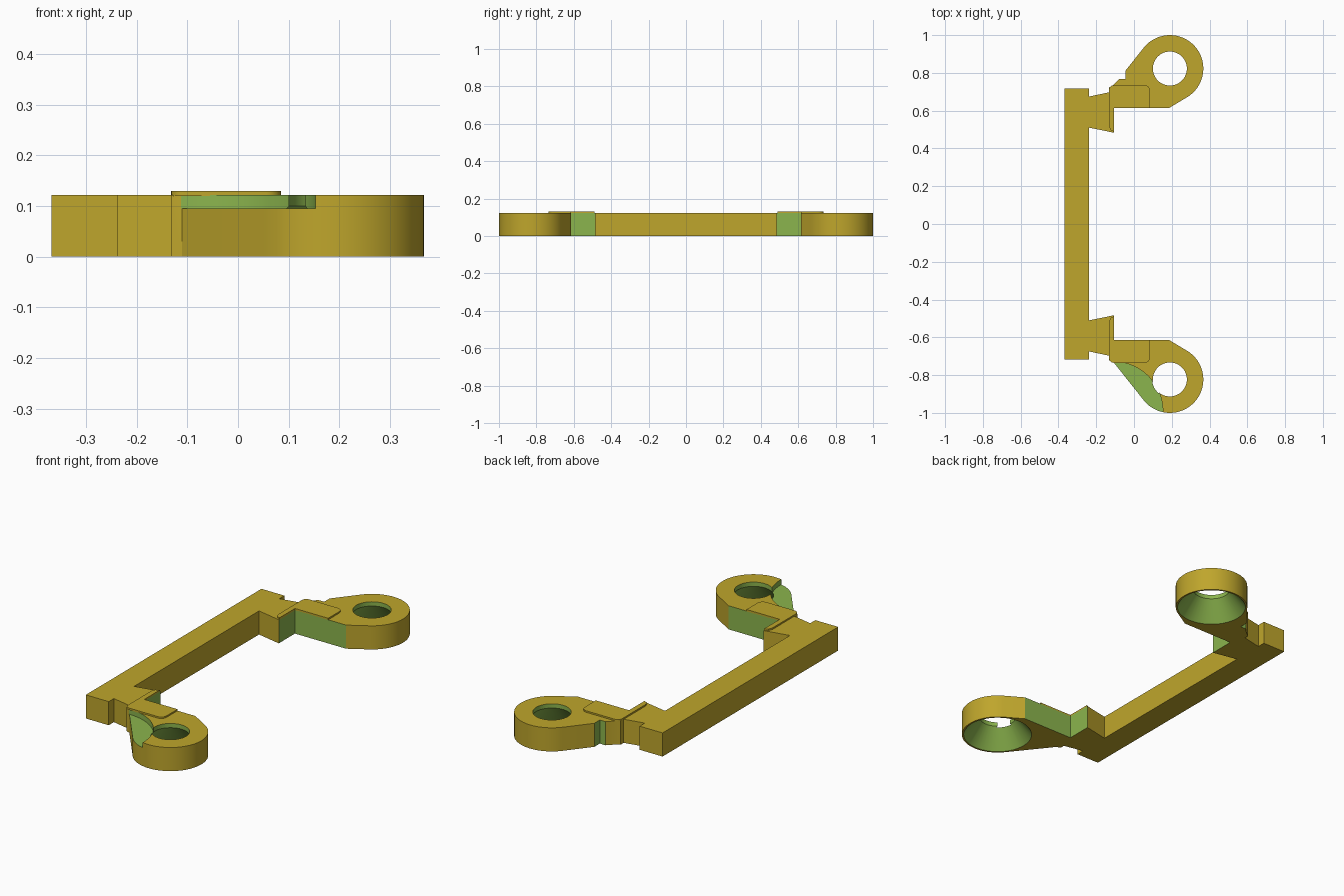
import bpy, bmesh, math

if "Cube" in bpy.data.objects:
    bpy.data.objects.remove(bpy.data.objects["Cube"])

H = 0.122                      # body thickness
TOP = 0.13                     # top of the raised pads
RING = (0.19, 0.823, 0.177)    # ring centre x, centre |y|, radius


def material(name, color):
    m = bpy.data.materials.new(name)
    m.diffuse_color = (*color, 1)
    m.use_nodes = True
    m.node_tree.nodes["Principled BSDF"].inputs["Base Color"].default_value = m.diffuse_color
    return m


GOLD = material("gold", (0.52, 0.38, 0.025))
GREEN = material("green", (0.26, 0.46, 0.075))


def finish(name, bm, rule):
    bmesh.ops.recalc_face_normals(bm, faces=bm.faces)
    bm.normal_update()
    for f in bm.faces:
        f.material_index = int(rule(f.calc_center_median(), f.normal))
    me = bpy.data.meshes.new(name)
    bm.to_mesh(me)
    bm.free()
    me.materials.append(GOLD)
    me.materials.append(GREEN)
    ob = bpy.data.objects.new(name, me)
    bpy.context.collection.objects.link(ob)
    return ob


def prism(name, pts, z0, z1, rule=lambda c, n: False):
    bm = bmesh.new()
    face = bm.faces.new([bm.verts.new((x, y, z0)) for x, y in pts])
    up = bmesh.ops.extrude_face_region(bm, geom=[face])["geom"]
    for v in up:
        if isinstance(v, bmesh.types.BMVert):
            v.co.z = z1
    return finish(name, bm, rule)


def arc(cx, cy, r, a0, a1, n):
    return [(cx + r * math.cos(math.radians(a0 + (a1 - a0) * i / n)),
             cy + r * math.sin(math.radians(a0 + (a1 - a0) * i / n)))
            for i in range(n + 1)]


# One arm: neck, inner corner, ring, then the outer edge back to the bar
inner = [(-0.237, 0.51), (-0.105, 0.483), (-0.105, 0.615), (0.187, 0.615)]
ring = arc(*RING, -60, 141, 48)
notch = [(-0.045, 0.812), (-0.045, 0.768), (-0.078, 0.768), (-0.107, 0.738)]
neck = [(-0.132, 0.722), (-0.132, 0.697), (-0.237, 0.675)]
back = inner + ring + notch + neck
front = [(x, -y) for x, y in inner + ring + [(-0.11, 0.73)] + neck]
bar = [(-0.237, 0.717), (-0.368, 0.717), (-0.368, -0.717), (-0.237, -0.717)]


# Inner arm walls and the notch steps are green
def wall_rule(c, n):
    square = max(abs(n.x), abs(n.y)) > 0.99
    inside = abs(c.y) < 0.63 and c.x > -0.12
    step = c.y > 0.75 and c.x < 0
    return square and (inside or step)


frame = prism("bracket_frame", back + bar + front[::-1], 0, H, wall_rule)


# Cutters: funnel-shaped holes and a round clearance recess on the front arm
def funnel(side):
    bm = bmesh.new()
    profile = [(0.176, -0.01), (0.09, 0.1), (0.09, 0.2)]
    loops = [[bm.verts.new((x, y, z))
              for x, y in arc(RING[0], side * RING[1], r, 0, 352.5, 47)]
             for r, z in profile]
    for lo, hi in zip(loops, loops[1:]):
        for i in range(48):
            j = (i + 1) % 48
            bm.faces.new((lo[i], lo[j], hi[j], hi[i]))
    bm.faces.new(loops[0])
    bm.faces.new(loops[-1])
    return finish("hole_cutter", bm, lambda c, n: True)


cutters = [funnel(1), funnel(-1),
           prism("recess_cutter", arc(-0.11, -0.992, 0.263, 0, 355, 71),
                 0.095, 0.3, lambda c, n: True)]
for cutter in cutters:
    mod = frame.modifiers.new("cut", 'BOOLEAN')
    mod.operation = 'DIFFERENCE'
    mod.solver = 'EXACT'
    mod.object = cutter
    cutter.hide_render = True
    bpy.context.view_layer.objects.active = frame
    bpy.ops.object.modifier_apply(modifier=mod.name)
    bpy.data.objects.remove(cutter, do_unlink=True)

# Raised L-shaped pads with rounded corners
pad = [(-0.105, 0.488), (-0.105, 0.615), (0.085, 0.615)]
pad += arc(0.055, 0.705, 0.03, 0, 90, 6)
pad += arc(-0.107, 0.71, 0.025, 90, 180, 5)
pad += [(-0.132, 0.515), (-0.124, 0.498)]
pads = [prism("back_pad", pad, H - 0.002, TOP),
        prism("front_pad", [(x, -y) for x, y in pad], H - 0.002, TOP)]

# Smooth curved walls, keep hard edges
bpy.ops.object.select_all(action='DESELECT')
for ob in [frame] + pads:
    ob.select_set(True)
bpy.context.view_layer.objects.active = frame
bpy.ops.object.shade_smooth_by_angle(angle=math.radians(25))
